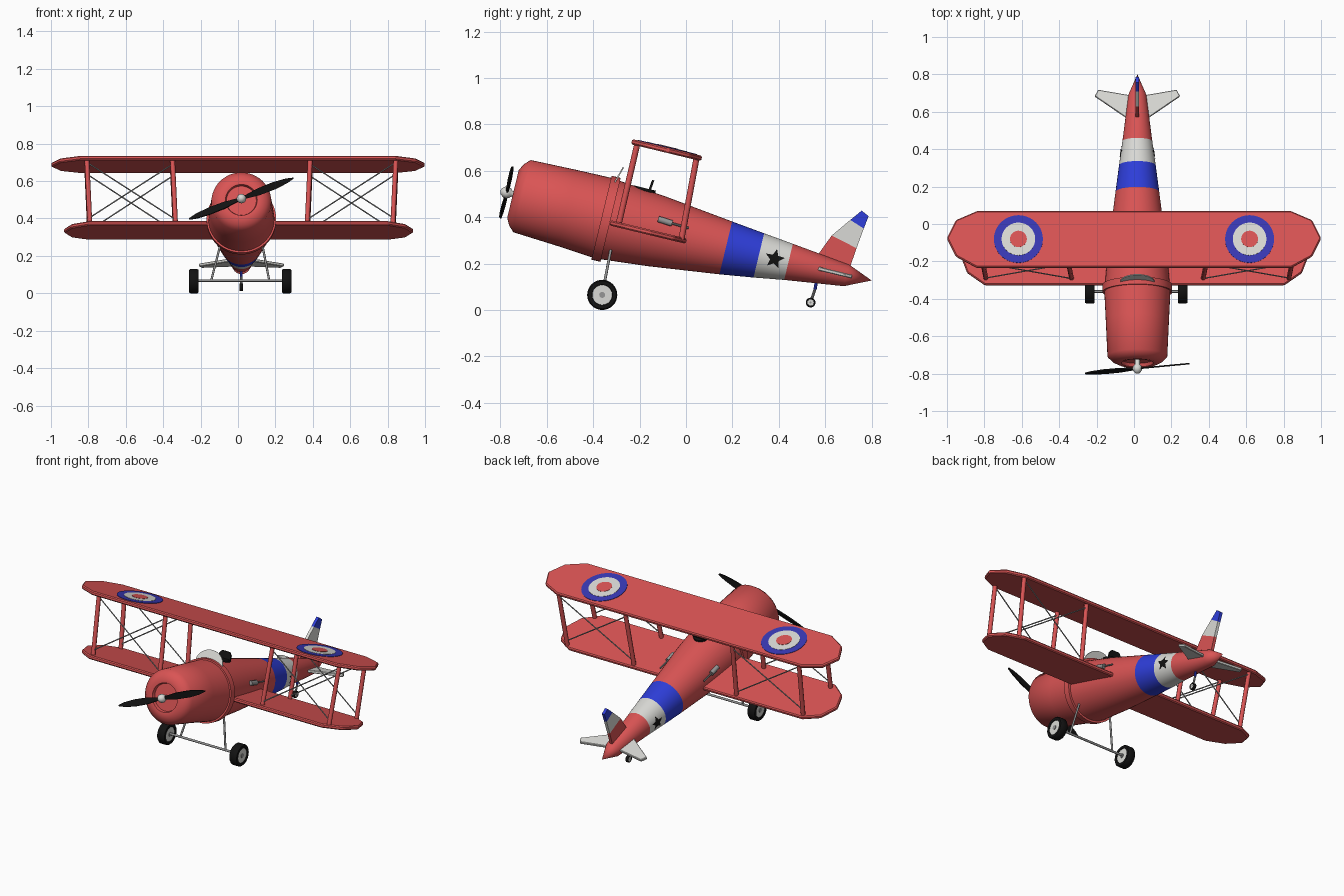
import bpy, bmesh, math
from mathutils import Matrix, Vector

if "Cube" in bpy.data.objects:
    bpy.data.objects.remove(bpy.data.objects["Cube"])

PITCH = math.radians(-13.56)
CX = 0.018                      # centre line of the body
ROT = Matrix.Rotation(PITCH, 4, 'X')
BODY = Matrix.Translation((CX, -0.804, 0.514)) @ ROT   # local y runs nose to tail


def material(name, r, g, b):
    m = bpy.data.materials.new(name)
    m.diffuse_color = [(c / 255 / 12.92 if c < 11 else ((c / 255 + 0.055) / 1.055) ** 2.4) for c in (r, g, b)] + [1]
    m.use_nodes = True
    m.node_tree.nodes["Principled BSDF"].inputs["Base Color"].default_value = m.diffuse_color
    return m


RED = material("red", 218, 84, 84)
BLUE = material("bright blue", 46, 62, 218)
NAVY = material("deep blue", 56, 56, 180)
WHITE = material("off white", 218, 218, 214)
GREY = material("metal grey", 150, 150, 150)
BLACK = material("black", 18, 18, 18)


def finish(name, bm, mats):
    bmesh.ops.recalc_face_normals(bm, faces=bm.faces)
    me = bpy.data.meshes.new(name)
    bm.to_mesh(me)
    bm.free()
    for m in mats:
        me.materials.append(m)
    ob = bpy.data.objects.new(name, me)
    bpy.context.collection.objects.link(ob)
    return ob


def lathe(name, profile, matrix, mats, n=48):
    """Spin (distance, radius, lift) points round local y; mats holds one material per segment."""
    bm = bmesh.new()
    rings = []
    for p in profile:
        s, r, h = (*p, 0)[:3]
        k = n if r > 0 else 1
        rings.append([bm.verts.new(matrix @ Vector((r * math.cos(2 * math.pi * i / n), s,
                                                    h + r * math.sin(2 * math.pi * i / n)))) for i in range(k)])
    used = list(dict.fromkeys(mats))
    for a, b, m in zip(rings, rings[1:], mats):
        for i in range(n):
            j = (i + 1) % n
            vs = [a[i % len(a)], a[j % len(a)], b[j % len(b)], b[i % len(b)]]
            f = bm.faces.new(list(dict.fromkeys(vs)))
            f.material_index = used.index(m)
    return finish(name, bm, used)


def prism(name, outline, t, matrix, mat, bevel=0):
    """Extrude an outline in local xy by thickness t, centred on the plane."""
    bm = bmesh.new()
    lo, hi = [[bm.verts.new(matrix @ Vector((x, y, z))) for x, y in outline] for z in (-t / 2, t / 2)]
    bm.faces.new(lo[::-1])
    bm.faces.new(hi)
    for i in range(len(lo)):
        j = (i + 1) % len(lo)
        bm.faces.new((lo[i], lo[j], hi[j], hi[i]))
    ob = finish(name, bm, [mat])
    if bevel:
        mod = ob.modifiers.new("bevel", 'BEVEL')
        mod.width, mod.segments = bevel, 1
    return ob


def rod(name, a, b, r, mat, n=8):
    a, b = Vector(a), Vector(b)
    d = b - a
    m = Matrix.Translation(a) @ Vector((0, 1, 0)).rotation_difference(d).to_matrix().to_4x4()
    L = d.length
    return lathe(name, [(0, 0), (0, r), (L, r), (L, 0)], m, [mat] * 3, n)


# engine cowl, collar and body with coloured bands
lathe("cowl", [(.08, 0), (.08, .08), (.062, .085), (.06, .105), (.075, .135), (.1, .16), (.3, .169, -.004),
               (.465, .177, -.01), (.465, 0, -.01)], BODY, [RED] * 8)
lathe("collar", [(.455, .17, -.01), (.455, .186, -.01), (.495, .186, -.01), (.495, .17, -.01)], BODY, [RED] * 3)
BODY_PROFILE = [(.47, .176, -.011), (.7, .155, -.011), (1.006, .117, -.011), (1.152, .098, -.009),
                (1.283, .08, -.006), (1.539, .048, -.004), (1.65, 0)]
lathe("fuselage", BODY_PROFILE, BODY, [RED, RED, BLUE, WHITE, RED, RED])

# spinner and propeller
lathe("spinner", [(.004, 0), (.008, .013), (.02, .023), (.033, .026), (.046, .022), (.055, .013), (.085, .013)],
      BODY, [WHITE] * 6, 16)
blade = [(.015, .008), (.1, .019), (.19, .02), (.26, .013), (.3, .003)]
blade += [(x, -w) for x, w in reversed(blade)]
for k in (0, 1):
    m = (BODY @ Matrix.Translation((0, .032, 0)) @ Matrix.Rotation(math.radians(-22 + 180 * k), 4, 'Y')
         @ Matrix.Rotation(math.radians(90), 4, 'X') @ Matrix.Rotation(math.radians(15), 4, 'X'))
    prism("propeller_blade", blade, .008, m, BLACK)


# wings: straight middle with faceted round tips
def wing(name, span, chord, straight, centre):
    half = [(straight, 0), (straight + (span - straight) * .7, .2), (span, .52),
            (straight + (span - straight) * .7, .84), (straight, 1)]
    pts = [(x, (c - .5) * chord) for x, c in half]
    pts += [(-x, y) for x, y in reversed(pts)]
    m = Matrix.Translation(centre) @ ROT
    prism(name, pts, .023, m, RED, .006)
    return m


top = wing("upper_wing", 1.0, .31, .84, (0, -.0835, .689))
wing("lower_wing", .935, .338, .8, (.003, -.163, .336))

# roundels on the upper wing
for sx in (-1, 1):
    for i, (r, mat) in enumerate(((.131, NAVY), (.09, WHITE), (.045, RED))):
        ring = [(sx * .618 + r * math.cos(a * math.pi / 20), r * math.sin(a * math.pi / 20)) for a in range(40)]
        prism("roundel", ring, .003, top @ Matrix.Translation((0, 0, .0125 + .0015 * i)), mat)

# wing struts and crossed bracing wires
FRONT = ((-.21, .715), (-.29, .37))
REAR = ((.045, .652), (-.02, .303))
for sx in (-1, 1):
    xi, xo = CX + sx * .36, CX + sx * .818
    for (ty, tz), (by, bz) in (FRONT, REAR):
        for x in (xi, xo):
            rod("wing_strut", (x + sx * .008, ty, tz), (x - sx * .008, by, bz), .013, RED)
        rod("bracing_wire", (xi, ty, tz - .02), (xo, by, bz + .03), .0035, GREY, 6)
        rod("bracing_wire", (xo, ty, tz - .02), (xi, by, bz + .03), .0035, GREY, 6)

# windshield and cockpit
m = Matrix.Translation((CX, -.31, .545)) @ Matrix.Rotation(math.radians(60), 4, 'X')
arc = [(.092 * math.cos(a * math.pi / 16), .08 * math.sin(a * math.pi / 16)) for a in range(17)]
prism("windshield", arc + [(-.092, -.03), (.092, -.03)], .006, m, WHITE)
oval = [(.045 * math.cos(a * math.pi / 12), .05 * math.sin(a * math.pi / 12)) for a in range(24)]
prism("cockpit_floor", oval, .02, BODY @ Matrix.Translation((0, .605, .148)), BLACK)
m = Matrix.Translation((CX, -.161, .505)) @ Matrix.Rotation(math.radians(70), 4, 'X')
prism("seat_back", [(-.04, -.01), (.04, -.01), (.04, .04), (.025, .058), (-.025, .058), (-.04, .04)], .01, m, BLACK)

# side pipes on the body
for sx in (-1, 1):
    x = CX + sx * .15
    rod("side_pipe", (x, -.12, .392), (x, -.06, .373), .014, GREY, 10)
    rod("side_pipe_tip", (x, -.06, .373), (x, .012, .353), .005, GREY)


# stars wrapped on the white band
def star(sx):
    bm = bmesh.new()
    s0, grid = 1.222, []
    for k in range(10):
        a = k * math.pi / 5 + math.pi / 2
        R = .044 if k % 2 == 0 else .02
        row = []
        for q in (0, .35, .7, 1):
            s, h = s0 + q * R * math.cos(a), q * R * math.sin(a)
            rad = .098 - (s - 1.152) * .1374
            row.append(bm.verts.new(BODY @ Vector((sx * (math.sqrt(rad ** 2 - h ** 2) + .003), s, h - .0075))))
        grid.append(row)
    for k in range(10):
        for q in range(3):
            a, b = grid[k], grid[(k + 1) % 10]
            bm.faces.new((a[q], a[q + 1], b[q + 1], b[q]))
    bmesh.ops.remove_doubles(bm, verts=bm.verts, dist=.0005)
    finish("star", bm, [BLACK])


star(-1)
star(1)

# tail fin in three coloured strips, sitting in the y-z plane
SIDE = Matrix(((0, 0, 1, CX), (1, 0, 0, 0), (0, 1, 0, 0), (0, 0, 0, 1)))
levels = [((.57, .24), (.70, .165)), ((.628, .321), (.735, .266)), ((.708, .388), (.766, .351)),
          ((.757, .428), (.787, .404))]
for part, a, b, mat in zip(("fin_base", "fin_band", "fin_tip"), levels, levels[1:], (RED, WHITE, BLUE)):
    prism(part, [a[0], a[1], b[1], b[0]], .018, SIDE, mat)

# tailplane
for sx in (-1, 1):
    pts = [(0, 1.37), (.05, 1.405), (.228, 1.53), (.21, 1.565), (.04, 1.535), (0, 1.53)]
    prism("tailplane", [(sx * x, y) for x, y in pts], .016, BODY @ Matrix.Translation((0, 0, -.004)), WHITE, .003)


# wheels with pale hubs
def wheel(name, centre, r, w):
    half = [(-w * .85, 0), (-w * .85, r * .66), (-w, r * .68), (-w, r * .92), (-w * .75, r)]
    prof = half + [(-s, q) for s, q in reversed(half)]
    m = Matrix.Translation(centre) @ Matrix.Rotation(math.pi / 2, 4, 'Z')
    lathe(name, prof, m, [WHITE] + [BLACK] * 7 + [WHITE], 32)
    rod(name + "_cap", Vector(centre) - Vector((w * .98, 0, 0)), Vector(centre) + Vector((w * .98, 0, 0)),
        r * .2, GREY, 12)


GX = .012
for sx in (-1, 1):
    wheel("main_wheel", (GX + sx * .248, -.361, .065), .065, .025)
    rod("gear_leg", (CX + sx * .11, -.322, .27), (GX + sx * .155, -.361, .068), .006, GREY)
rod("axle", (GX - .25, -.361, .068), (GX + .25, -.361, .068), .007, GREY)

# tail wheel
wheel("tail_wheel", (CX, .537, .032), .021, .009)
rod("tail_wheel_strut", (CX, .565, .14), (CX, .556, .088), .007, BLUE)
rod("tail_wheel_fork", (CX, .556, .09), (CX, .537, .032), .006, GREY)

# smooth the round parts, keep sharp edges
bpy.ops.object.select_all(action='DESELECT')
for ob in bpy.context.collection.objects:
    if ob.name.split(".")[0] in ("cowl", "collar", "fuselage", "spinner", "main_wheel", "tail_wheel", "star",
                                 "side_pipe", "wing_strut", "bracing_wire", "axle", "gear_leg"):
        ob.select_set(True)
        bpy.context.view_layer.objects.active = ob
bpy.ops.object.shade_smooth_by_angle(angle=math.radians(46))
